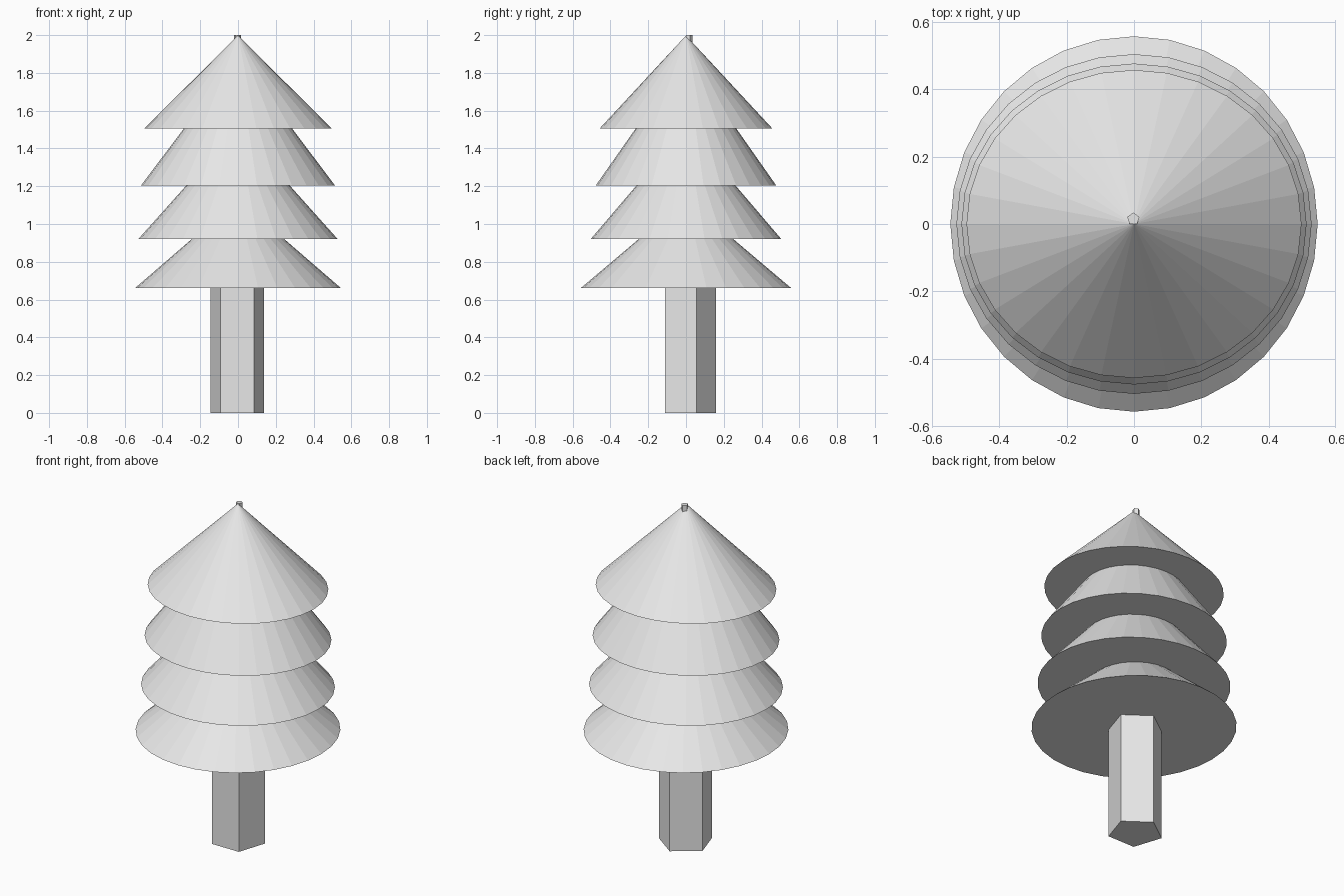
import bpy
import bmesh
import math

cube = bpy.data.objects.get("Cube")
if cube:
    bpy.data.objects.remove(cube, do_unlink=True)

grey = bpy.data.materials.new("plain_grey")
grey.use_nodes = True
grey.diffuse_color = (0.8, 0.8, 0.8, 1)
grey.node_tree.nodes["Principled BSDF"].inputs["Base Color"].default_value = (0.8, 0.8, 0.8, 1)


def loft(name, sides, rings):
    """Join rings (x, y, z, radius x, radius y) with flat faces; zero radius is a tip."""
    bm = bmesh.new()
    loops = []
    for x, y, z, rx, ry in rings:
        if rx == 0:
            loops.append([bm.verts.new((x, y, z))] * sides)
            continue
        angles = [math.pi / 2 + math.tau * i / sides for i in range(sides)]
        loops.append([bm.verts.new((x + rx * math.cos(a), y + ry * math.sin(a), z))
                      for a in angles])
    for low, high in zip(loops, loops[1:]):
        for i in range(sides):
            j = (i + 1) % sides
            corners = [low[i], low[j], high[j], high[i]]
            bm.faces.new(list(dict.fromkeys(corners)))
    bm.faces.new(loops[0][::-1])
    if rings[-1][3] > 0:
        bm.faces.new(loops[-1])
    bmesh.ops.recalc_face_normals(bm, faces=bm.faces)
    mesh = bpy.data.meshes.new(name)
    bm.to_mesh(mesh)
    bm.free()
    mesh.materials.append(grey)
    obj = bpy.data.objects.new(name, mesh)
    bpy.context.collection.objects.link(obj)
    return obj


# Five-sided trunk: straight below the branches, narrowing to a small stub at the tip
loft("trunk", 5, [(-0.004, 0.009, 0, 0.15, 0.15),
                  (-0.004, 0.009, 0.7, 0.15, 0.15),
                  (-0.002, 0.015, 1.5, 0.02, 0.02),
                  (-0.002, 0.015, 2.0, 0.019, 0.019)])

# Branch tiers, bottom to top: base height, tip height, radius in x, radius in y
tiers = [(0.66, 1.132, 0.546, 0.558),
         (0.92, 1.51, 0.528, 0.505),
         (1.205, 1.885, 0.513, 0.477),
         (1.505, 1.998, 0.498, 0.458)]
for number, (base, tip, rx, ry) in enumerate(tiers, 1):
    loft(f"branch_tier_{number}", 32, [(0, 0, base, rx, ry), (0, 0, tip, 0, 0)])
